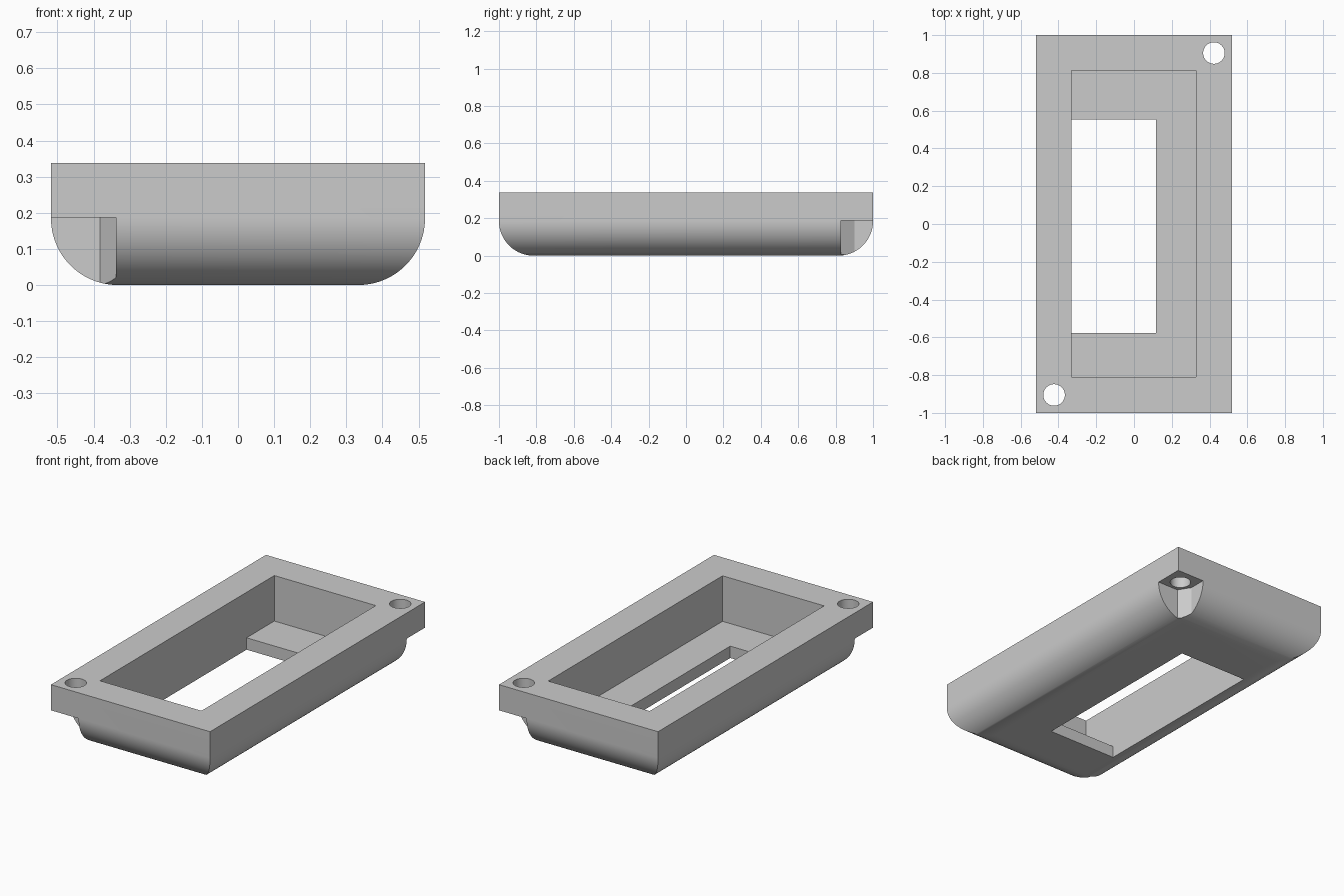
import bpy, bmesh, math

if "Cube" in bpy.data.objects:
    bpy.data.objects.remove(bpy.data.objects["Cube"])

HX, HY, H, R = 0.518, 1.0, 0.338, 0.185   # half width, half length, height, edge radius

grey = bpy.data.materials.new("plain grey")
grey.diffuse_color = (0.6, 0.6, 0.6, 1)
grey.use_nodes = True
grey.node_tree.nodes["Principled BSDF"].inputs["Base Color"].default_value = grey.diffuse_color


def loft(name, rings):
    """Closed solid through stacked rings of equal point count, lowest first."""
    bm = bmesh.new()
    loops = [[bm.verts.new(p) for p in ring] for ring in rings]
    n = len(loops[0])
    bm.faces.new(loops[0][::-1])
    bm.faces.new(loops[-1])
    for a, b in zip(loops, loops[1:]):
        for i in range(n):
            j = (i + 1) % n
            bm.faces.new((a[i], a[j], b[j], b[i]))
    bm.normal_update()
    if bm.calc_volume(signed=True) < 0:
        bmesh.ops.reverse_faces(bm, faces=bm.faces[:])
    me = bpy.data.meshes.new(name)
    bm.to_mesh(me)
    bm.free()
    me.materials.append(grey)
    ob = bpy.data.objects.new(name, me)
    bpy.context.collection.objects.link(ob)
    return ob


def rect(x0, x1, y0, y1):
    return [(x0, y0), (x1, y0), (x1, y1), (x0, y1)]


def cut(name, pts, z0, z1):
    """Subtract an upright prism from the body."""
    tool = loft(name, [[(x, y, z) for x, y in pts] for z in (z0, z1)])
    m = body.modifiers.new(name, 'BOOLEAN')
    m.operation, m.object, m.solver = 'DIFFERENCE', tool, 'EXACT'
    m.use_hole_tolerant = True
    bpy.context.view_layer.objects.active = body
    bpy.ops.object.modifier_apply(modifier=m.name)
    bpy.data.objects.remove(tool)


# Body: stacked rectangles following a quarter circle, giving mitred lower corners
rings = []
for i in range(25):
    a = math.pi / 2 * i / 24
    inset, z = R - R * math.sin(a), R - R * math.cos(a)
    x, y = HX - inset, HY - inset
    rings.append([(px, py, z) for px, py in rect(-x, x, -y, y)])
rings.append([(px, py, H) for px, py in rect(-HX, HX, -HY, HY)])
body = loft("bezel_body", rings)

# Chamfered clearance notches under opposite corners, with screw holes through them
notch = [(-0.6, -1.1), (-0.338, -1.1), (-0.338, -0.9), (-0.382, -0.83), (-0.6, -0.83)]
for s in (1, -1):
    cut("notch", [(s * x, s * y) for x, y in notch], -0.2, 0.187)
    cut("screw_hole", [(-s * 0.423 + 0.057 * math.cos(a), -s * 0.905 + 0.057 * math.sin(a))
                       for a in (math.tau * i / 48 for i in range(48))], -0.1, 0.6)

# Recess and the offset window in its floor
cut("recess", rect(-0.332, 0.329, -0.81, 0.812), 0.07, 0.7)
cut("window", rect(-0.332, 0.116, -0.577, 0.554), -0.3, 0.8)

# Smooth rounded surfaces, sharp edges
bpy.ops.object.select_all(action='DESELECT')
body.select_set(True)
bpy.context.view_layer.objects.active = body
bpy.ops.object.shade_smooth_by_angle(angle=math.radians(25))
